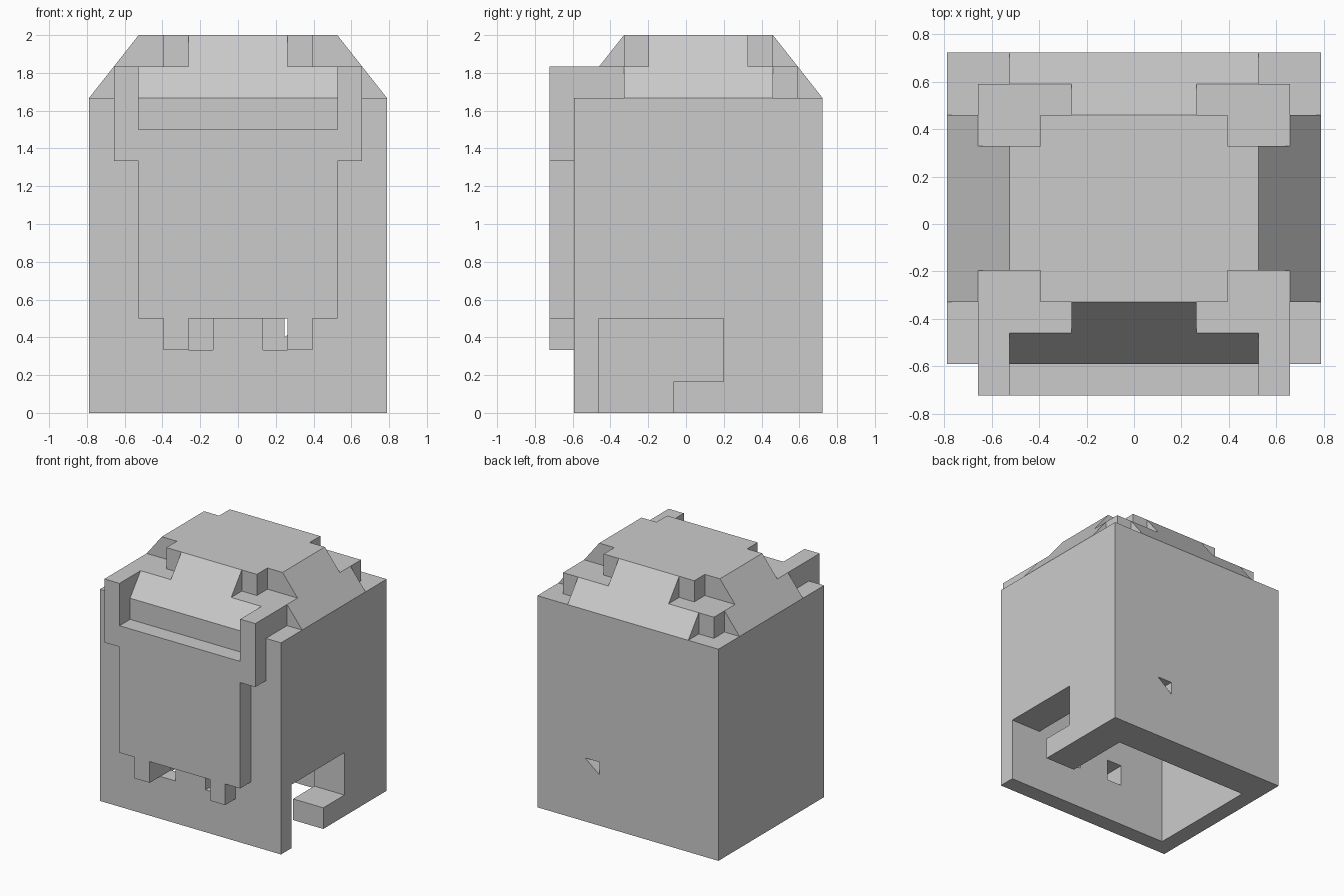
import bpy
import bmesh
from mathutils import Vector

cube = bpy.data.objects.get("Cube")
if cube:
    bpy.data.objects.remove(cube, do_unlink=True)

# Sizes are given in grid cells: U across, V up
U, V = 0.1315, 1 / 6

grey = bpy.data.materials.new("plain grey")
grey.use_nodes = True
grey.diffuse_color = (0.6, 0.6, 0.6, 1)
grey.node_tree.nodes["Principled BSDF"].inputs["Base Color"].default_value = (0.6, 0.6, 0.6, 1)


def prism(name, axis, start, end, profile):
    """Extrude a profile along x (profile is y, z) or along y (profile is x, z)."""
    def place(a, b, along):
        x, y = (along, a) if axis == "x" else (a, along)
        return Vector((x * U, y * U, b * V))

    bm = bmesh.new()
    face = bm.faces.new([bm.verts.new(place(a, b, start)) for a, b in profile])
    new = bmesh.ops.extrude_face_region(bm, geom=[face])["geom"]
    shift = place(0, 0, end) - place(0, 0, start)
    bmesh.ops.translate(bm, vec=shift, verts=[g for g in new if isinstance(g, bmesh.types.BMVert)])
    bmesh.ops.recalc_face_normals(bm, faces=bm.faces)
    mesh = bpy.data.meshes.new(name)
    bm.to_mesh(mesh)
    bm.free()
    mesh.materials.append(grey)
    obj = bpy.data.objects.new(name, mesh)
    bpy.context.collection.objects.link(obj)
    return obj


def box(name, x0, x1, y0, y1, z0, z1):
    return prism(name, "x", x0, x1, [(y0, z0), (y1, z0), (y1, z1), (y0, z1)])


def cut(obj, cutter):
    """Subtract the cutter, bake the result and drop the cutter."""
    mod = obj.modifiers.new("cut", "BOOLEAN")
    mod.operation, mod.solver, mod.object = "DIFFERENCE", "EXACT", cutter
    bpy.context.view_layer.update()
    graph = bpy.context.evaluated_depsgraph_get()
    mesh = bpy.data.meshes.new_from_object(obj.evaluated_get(graph))
    obj.modifiers.clear()
    obj.data = mesh
    bpy.data.objects.remove(cutter, do_unlink=True)


# Hollow body, open underneath
body = box("body", -6, 6, -4.5, 5.5, 0, 10)
cut(body, box("cavity", -5, 4, -3.5, 3.5, -1, 9))

# Stepped opening in the side wall
opening = [(-3.5, -1), (-0.5, -1), (-0.5, 1), (1.5, 1), (1.5, 3), (-3.5, 3)]
cut(body, prism("side_opening", "x", 3.5, 7, opening))

# Two windows in the front wall and a triangular hole in the back wall
for s in (-1, 1):
    cut(body, box("front_window", min(s, 2 * s), max(s, 2 * s), -5, -3, 2, 3))
cut(body, prism("back_hole", "y", 3, 6, [(1.87, 3), (2.84, 3), (1.87, 2.4)]))

# Front plate with ears and teeth
box("front_plate", -4, 4, -5.5, -4.5, 3, 9)
for s, side in ((-1, "right"), (1, "left")):
    ear = sorted((4 * s, 5 * s))
    tooth = sorted((2 * s, 3 * s))
    box(side + "_ear", *ear, -5.5, -4.5, 8, 11)
    box(side + "_ear_bridge", *ear, -4.5, -3.5, 10, 11)
    box(side + "_tooth", *tooth, -5.5, -4.5, 2, 3)

# Roof terraces
box("roof_terrace", -5, 5, -3.5, 4.5, 10, 11)
box("roof_top", -3, 3, -2.5, 3.5, 11, 12)

# Sloped roof bands: wide below, narrow above
prism("lower_slope_front_back", "x", -4, 4, [(-4.5, 10), (5.5, 10), (4.5, 11), (-3.5, 11)])
prism("upper_slope_front_back", "x", -2, 2, [(-3.5, 11), (4.5, 11), (3.5, 12), (-2.5, 12)])
prism("lower_slope_sides", "y", -2.5, 3.5, [(-6, 10), (6, 10), (5, 11), (-5, 11)])
prism("upper_slope_sides", "y", -1.5, 2.5, [(-5, 11), (5, 11), (4, 12), (-4, 12)])
